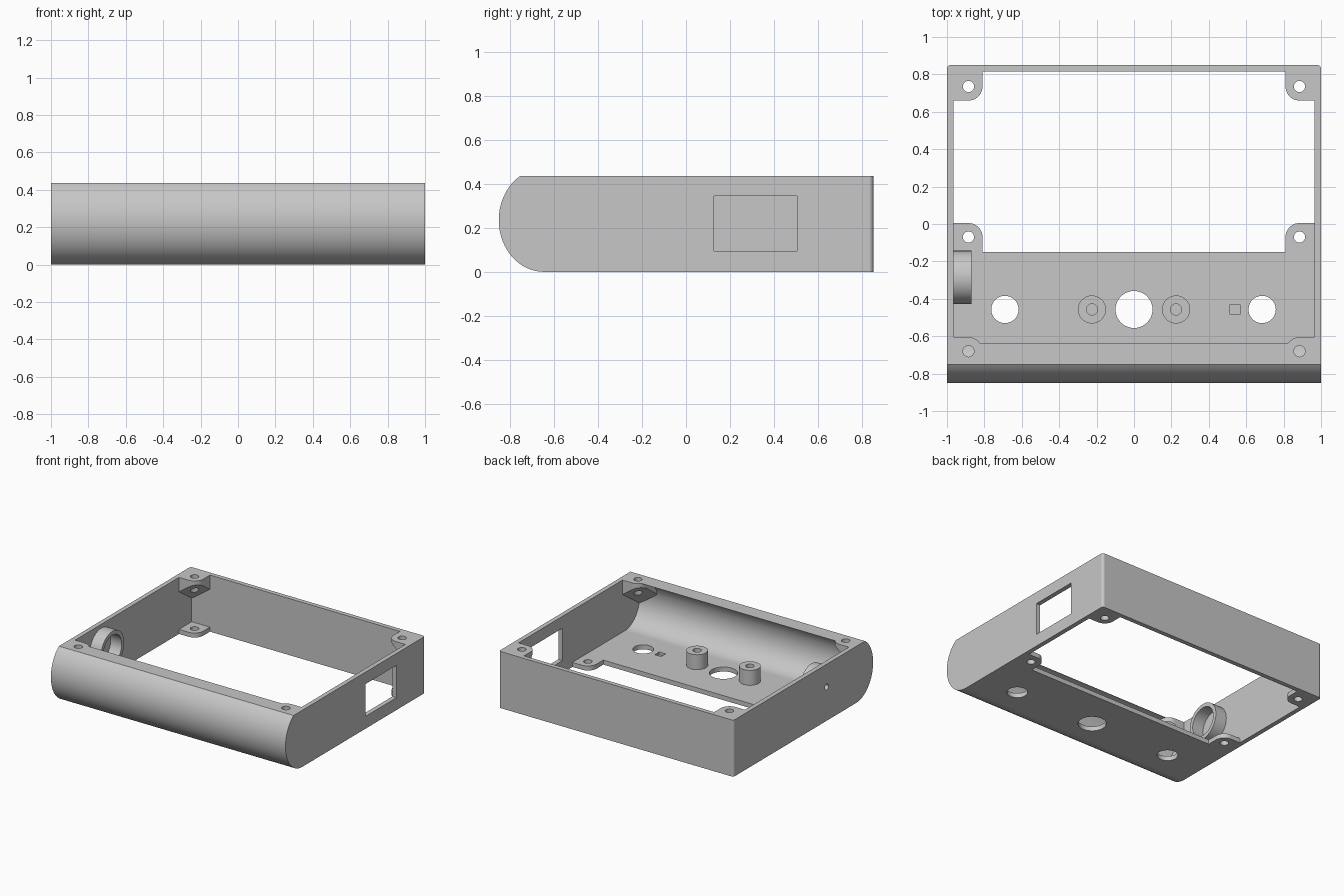
import bpy, bmesh
from math import cos, sin, pi, radians

if "Cube" in bpy.data.objects:
    bpy.data.objects.remove(bpy.data.objects["Cube"], do_unlink=True)

HEIGHT, WALL = 0.436, 0.035
INNER_X, BACK_Y = 0.965, 0.815
PANEL_Y = -0.457            # row of floor holes and standoffs

grey = bpy.data.materials.new("plain grey")
grey.use_nodes = True
grey.diffuse_color = (0.57, 0.57, 0.57, 1)
grey.node_tree.nodes["Principled BSDF"].inputs["Base Color"].default_value = grey.diffuse_color


def loft(name, ring_a, ring_b):
    """Closed solid between two matching outlines."""
    bm = bmesh.new()
    a = [bm.verts.new(p) for p in ring_a]
    b = [bm.verts.new(p) for p in ring_b]
    bm.faces.new(a)
    bm.faces.new(b)
    n = len(a)
    for i in range(n):
        j = (i + 1) % n
        bm.faces.new((a[i], a[j], b[j], b[i]))
    bmesh.ops.recalc_face_normals(bm, faces=bm.faces)
    mesh = bpy.data.meshes.new(name)
    bm.to_mesh(mesh)
    bm.free()
    mesh.materials.append(grey)
    obj = bpy.data.objects.new(name, mesh)
    bpy.context.collection.objects.link(obj)
    return obj


def along_x(name, yz, x0, x1):
    return loft(name, [(x0, y, z) for y, z in yz], [(x1, y, z) for y, z in yz])


def along_z(name, xy, z0, z1):
    return loft(name, [(x, y, z0) for x, y in xy], [(x, y, z1) for x, y in xy])


def circle(u, v, r, n=40):
    return [(u + r * cos(2 * pi * i / n), v + r * sin(2 * pi * i / n)) for i in range(n)]


def rect(u0, u1, v0, v1):
    return [(u0, v0), (u1, v0), (u1, v1), (u0, v1)]


def cut(obj, cutter):
    mod = obj.modifiers.new("cut", 'BOOLEAN')
    mod.operation, mod.solver, mod.object = 'DIFFERENCE', 'EXACT', cutter
    bpy.context.view_layer.objects.active = obj
    bpy.ops.object.modifier_apply(modifier=mod.name)
    bpy.data.objects.remove(cutter, do_unlink=True)


def ellipse_front(cy, a, b, top):
    """Rounded front profile, from the top plane round to the bottom tangent."""
    cz, n = 0.235, 32
    start = math_asin(min(1, (top - cz) / b))
    angles = [start + (-pi / 2 - start) * i / n for i in range(n + 1)]
    return [(cy - a * cos(t), cz + b * sin(t)) for t in angles]


def math_asin(v):
    from math import asin
    return asin(v)


def corner_block(name, x, y, sx, sy, bottom, top):
    """Corner block with one rounded corner, growing inward from (x, y)."""
    uv = [(-0.1, -0.1), (0.155, -0.1)]
    uv += [(0.08 + 0.075 * cos(i * pi / 20), 0.08 + 0.075 * sin(i * pi / 20)) for i in range(11)]
    uv.append((-0.1, 0.155))
    return loft(name, [(x + sx * u, y + sy * v, bottom(u + v)) for u, v in uv],
                [(x + sx * u, y + sy * v, top) for u, v in uv])


# Outer shell with rounded front and softened back corners
outer = ellipse_front(-0.645, 0.205, 0.235, HEIGHT) + [(0.85, 0), (0.85, HEIGHT)]
shell = along_x("enclosure_shell", outer, -1, 1)
bm = bmesh.new()
bm.from_mesh(shell.data)
back_edges = [e for e in bm.edges if all(v.co.y > 0.84 for v in e.verts)
              and abs(e.verts[0].co.z - e.verts[1].co.z) > 0.1]
bmesh.ops.bevel(bm, geom=back_edges, offset=0.02, segments=5, profile=0.5, affect='EDGES')
bm.to_mesh(shell.data)
bm.free()

# Cavity, leaving sloped screw bosses in the four top corners
inner = ellipse_front(-0.635, 0.18, 0.2, HEIGHT) + [(BACK_Y, WALL), (BACK_Y, 0.5), (-0.635, 0.5)]
cavity = along_x("cavity", inner, -INNER_X, INNER_X)
for sx in (-1, 1):
    for y, sy in ((BACK_Y, -1), (-0.76, 1)):
        cut(cavity, corner_block("boss", sx * INNER_X, y, -sx, sy,
                                 lambda d: HEIGHT - 0.22 + 0.707 * d, 0.7))
cut(shell, cavity)

# Floor opening, leaving a screw pad in each corner
opening = along_z("opening", rect(-INNER_X, INNER_X, -0.15, BACK_Y), -0.1, 0.06)
for sx in (-1, 1):
    for y, sy in ((BACK_Y, -1), (-0.15, 1)):
        cut(opening, corner_block("pad", sx * INNER_X, y, -sx, sy, lambda d: -0.2, 0.2))
cut(shell, opening)

# Screw holes in bosses and pads
for sx in (-1, 1):
    for y, z0, z1 in ((0.735, 0.1, 0.6), (-0.68, 0.1, 0.6), (0.735, -0.1, 0.08), (-0.07, -0.1, 0.08)):
        cut(shell, along_z("screw_hole", circle(sx * 0.885, y, 0.03, 24), z0, z1))

# Panel holes in the floor and a small shallow pocket
for x, r in ((-0.69, 0.073), (0, 0.099), (0.685, 0.073)):
    cut(shell, along_z("panel_hole", circle(x, PANEL_Y, r), -0.1, 0.1))
cut(shell, along_z("pocket", rect(0.513, 0.567, PANEL_Y - 0.027, PANEL_Y + 0.027), 0.012, 0.1))

# Side window on the left wall, small round hole in the right wall
cut(shell, along_x("side_window", rect(0.127, 0.503, 0.095, 0.344), 0.9, 1.1))
cut(shell, along_x("side_hole", circle(-0.285, 0.26, 0.022, 24), -1.1, -0.9))

parts = [shell]

# Floor standoffs
for side, x in (("left", 0.225), ("right", -0.225)):
    post = along_z(side + "_standoff", circle(x, PANEL_Y, 0.075), WALL - 0.01, 0.15)
    cut(post, along_z("bore", circle(x, PANEL_Y, 0.03, 24), 0, 0.3))
    parts.append(post)

# Round holder on the inside of the right wall
holder = along_x("round_holder", circle(-0.285, 0.265, 0.142, 48), -0.975, -0.87)
cut(holder, along_x("bore", circle(-0.285, 0.265, 0.112, 48), -1.1, -0.8))
parts.append(holder)

# Smooth curved faces, keep hard edges crisp
for obj in parts:
    bpy.ops.object.select_all(action='DESELECT')
    obj.select_set(True)
    bpy.context.view_layer.objects.active = obj
    bpy.ops.object.shade_smooth_by_angle(angle=radians(30))
    mod = obj.modifiers.new("even_shading", 'WEIGHTED_NORMAL')
    mod.keep_sharp = True
